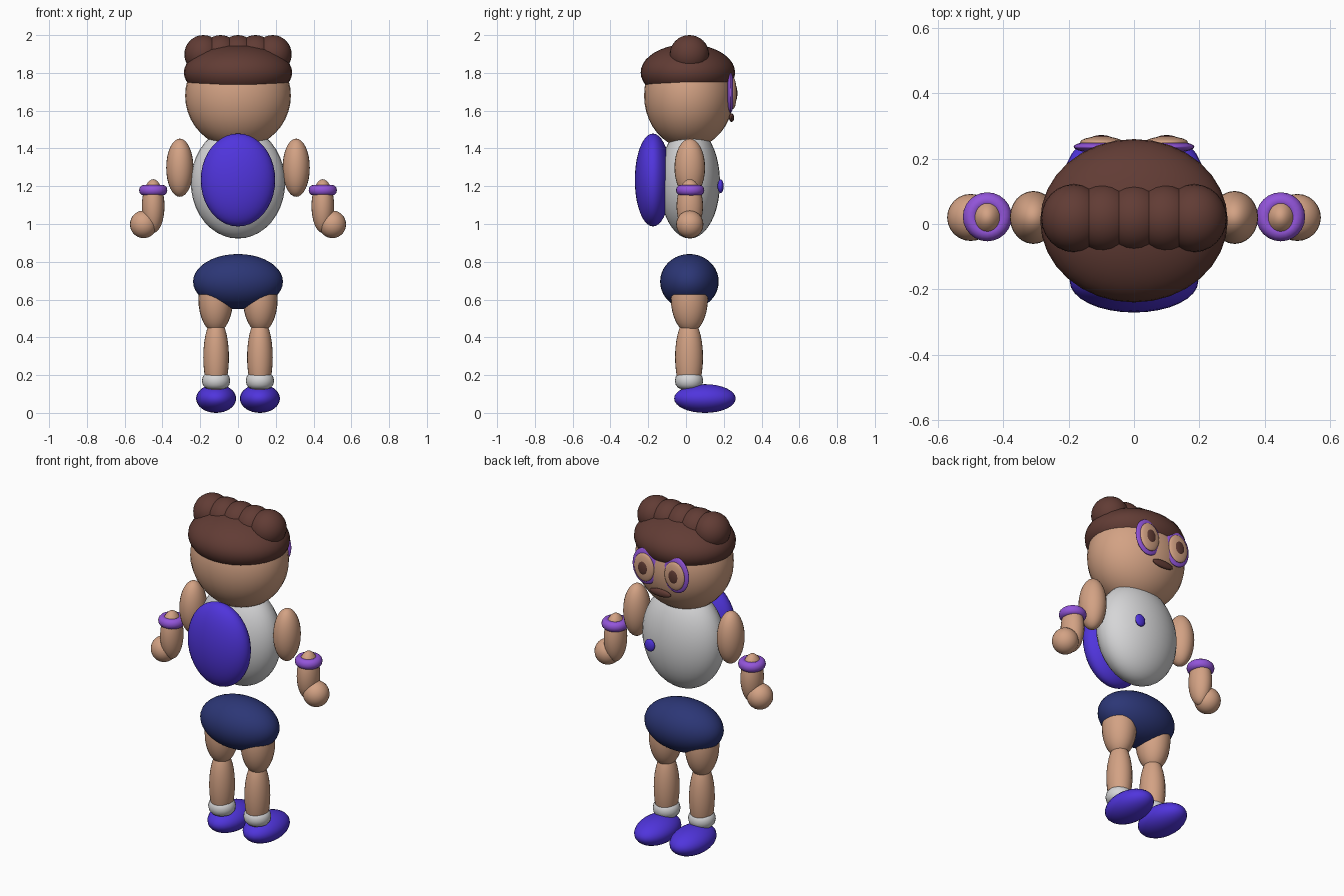
import bpy
import math

if "Cube" in bpy.data.objects:
    bpy.data.objects.remove(bpy.data.objects["Cube"])


def material(name, colour):
    m = bpy.data.materials.new(name)
    m.diffuse_color = (*colour, 1.0)
    m.use_nodes = True
    m.node_tree.nodes["Principled BSDF"].inputs["Base Color"].default_value = m.diffuse_color
    return m


SKIN = material("skin", (0.65, 0.36, 0.23))
HAIR = material("dark_brown", (0.12, 0.045, 0.035))
BLUE = material("bright_blue", (0.08, 0.035, 0.72))
NAVY = material("navy", (0.025, 0.037, 0.18))
PURPLE = material("purple", (0.29, 0.09, 0.70))
WHITE = material("off_white", (0.67, 0.67, 0.68))


def finish(name, mat):
    ob = bpy.context.object
    ob.name = name
    ob.data.materials.append(mat)
    bpy.ops.object.shade_smooth()
    return ob


def ellipsoid(name, centre, radii, mat, seg=24, rings=16):
    bpy.ops.mesh.primitive_uv_sphere_add(segments=seg, ring_count=rings, radius=1, location=centre)
    bpy.context.object.scale = radii
    return finish(name, mat)


def ring(name, centre, major, minor, mat, stretch=1.0):
    bpy.ops.mesh.primitive_torus_add(major_segments=24, minor_segments=12,
                                     major_radius=major, minor_radius=minor, location=centre)
    bpy.context.object.scale = (1, 1, stretch)
    return finish(name, mat)


Y = 0.018  # body centre line

# Head and hair
ellipsoid("head", (0, 0.015, 1.68), (0.28, 0.237, 0.28), SKIN, 32, 20)
ellipsoid("hair_cap", (0, 0.01, 1.802), (0.287, 0.25, 0.15), HAIR, 32, 20)
for i in range(5):
    ellipsoid(f"hair_curl_{i + 1}", ((i - 2) * 0.092, Y, 1.898), (0.1, 0.104, 0.102), HAIR)

# Torso, backpack, badge and shorts
ellipsoid("shirt", (0, 0.02, 1.22), (0.25, 0.16, 0.297), WHITE, 32, 20)
ellipsoid("backpack", (0, -0.175, 1.233), (0.197, 0.096, 0.246), BLUE, 32, 20)
ellipsoid("shirt_badge", (0.11, 0.183, 1.2), (0.032, 0.016, 0.036), BLUE)
ellipsoid("shorts", (0, Y, 0.695), (0.238, 0.155, 0.146), NAVY, 32, 20)

# Mouth
ellipsoid("mouth", (0, 0.241, 1.563), (0.07, 0.014, 0.022), HAIR)

# Paired parts
for side, s in (("left", -1), ("right", 1)):
    # Spectacles and eyes
    ellipsoid(f"{side}_glasses_rim", (s * 0.1, 0.236, 1.695), (0.085, 0.019, 0.107), PURPLE)
    ellipsoid(f"{side}_eye", (s * 0.1, 0.250, 1.692), (0.065, 0.018, 0.083), SKIN)
    ellipsoid(f"{side}_pupil", (s * 0.1, 0.262, 1.692), (0.032, 0.010, 0.041), HAIR)
    # Arm
    ellipsoid(f"{side}_upper_arm", (s * 0.308, 0.02, 1.298), (0.072, 0.081, 0.154), SKIN)
    ellipsoid(f"{side}_forearm", (s * 0.449, 0.02, 1.095), (0.06, 0.07, 0.142), SKIN)
    ellipsoid(f"{side}_hand", (s * 0.5, 0.02, 0.998), (0.072, 0.072, 0.073), SKIN)
    ring(f"{side}_wristband", (s * 0.449, 0.022, 1.179), 0.049, 0.026, PURPLE, 1.1)
    # Leg
    ellipsoid(f"{side}_thigh", (s * 0.118, Y, 0.605), (0.092, 0.098, 0.18), SKIN)
    ellipsoid(f"{side}_shin", (s * 0.116, 0.016, 0.295), (0.068, 0.074, 0.21), SKIN)
    ring(f"{side}_sock", (s * 0.116, 0.016, 0.17), 0.04, 0.035, WHITE, 1.25)
    ellipsoid(f"{side}_shoe", (s * 0.116, 0.1, 0.076), (0.106, 0.163, 0.076), BLUE)
